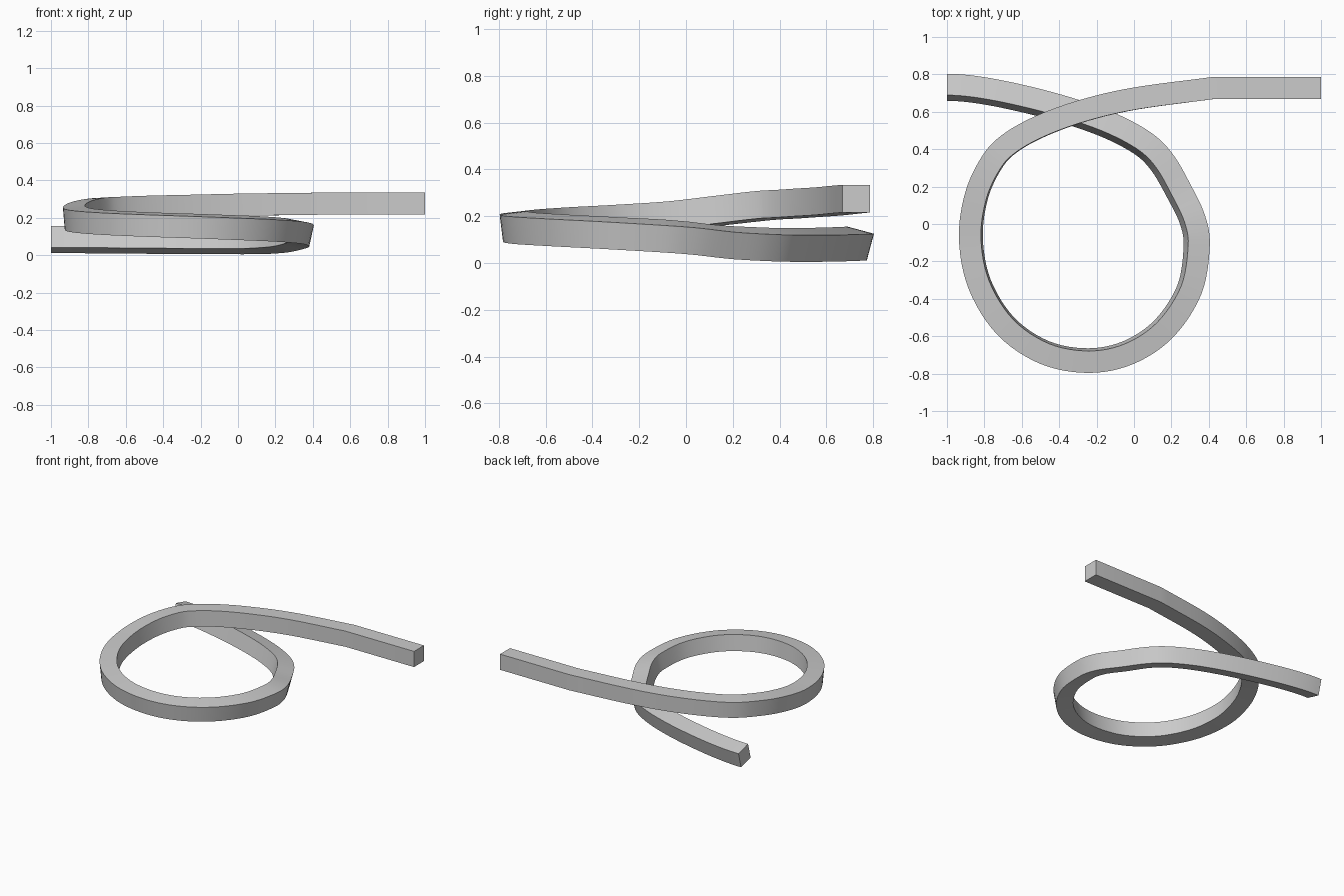
import bpy, bmesh, math
from mathutils import Vector

if "Cube" in bpy.data.objects:
    bpy.data.objects.remove(bpy.data.objects["Cube"])

W = 0.118  # side of the square bar
STEPS = 6

# Outer top edge of the bar: x, y, z, bank angle in degrees
PATH = [
    (-1.0, 0.803, 0.125, 15), (-0.8, 0.785, 0.124, 15), (-0.55, 0.734, 0.122, 15),
    (-0.3, 0.665, 0.12, 15), (-0.08, 0.583, 0.119, 15), (0.1, 0.482, 0.119, 15),
    (0.21, 0.37, 0.122, 15), (0.3, 0.215, 0.131, 14), (0.38, 0.045, 0.15, 13),
    (0.405, -0.12, 0.162, 12), (0.36, -0.375, 0.177, 10), (0.21, -0.605, 0.189, 9),
    (0.0, -0.747, 0.198, 8), (-0.24, -0.796, 0.207, 7), (-0.5, -0.748, 0.216, 6),
    (-0.73, -0.593, 0.226, 5.5), (-0.883, -0.35, 0.238, 5), (-0.936, -0.08, 0.253, 5),
    (-0.902, 0.17, 0.28, 4), (-0.81, 0.366, 0.301, 3), (-0.7, 0.48, 0.308, 2),
    (-0.52, 0.58, 0.315, 1.5), (-0.28, 0.666, 0.321, 1), (0.0, 0.73, 0.328, 0.5),
    (0.42, 0.786, 0.334, 0),
]


def smooth_path(points):
    """Catmull-Rom curve through the points."""
    p = [Vector(q) for q in points]
    first = Vector((-1.2, p[1].y, p[1].z, p[1].w))
    p = [first] + p + [2 * p[-1] - p[-2]]
    out = []
    for a, b, c, d in zip(p, p[1:], p[2:], p[3:]):
        for i in range(STEPS):
            t = i / STEPS
            out.append(0.5 * (2 * b + (c - a) * t + (2 * a - 5 * b + 4 * c - d) * t * t
                              + (3 * b - a - 3 * c + d) * t ** 3))
    return out + [p[-2]]


# Curved loop followed by the straight exit
pts = smooth_path(PATH)
pts.append(Vector((1.0, 0.786, 0.334, 0)))

bm = bmesh.new()
rings = []
last = len(pts) - 1
for i, p in enumerate(pts):
    if i in (0, last):
        tangent = Vector((1, 0, 0))
    else:
        tangent = ((pts[i + 1].xyz - p.xyz).normalized()
                   + (p.xyz - pts[i - 1].xyz).normalized()).normalized()
    right = tangent.cross(Vector((0, 0, 1))).normalized()
    up = right.cross(tangent)
    a = math.radians(p.w)
    inward = (right * math.cos(a) + up * math.sin(a)) * W
    down = (right * math.sin(a) - up * math.cos(a)) * W
    o = p.xyz
    rings.append([bm.verts.new(v) for v in (o, o + inward, o + inward + down, o + down)])

# Bar sides and end caps
for r, s in zip(rings, rings[1:]):
    for k in range(4):
        n = (k + 1) % 4
        bm.faces.new((r[k], r[n], s[n], s[k]))
bm.faces.new(rings[0])
bm.faces.new(rings[-1])
bmesh.ops.recalc_face_normals(bm, faces=bm.faces)

mesh = bpy.data.meshes.new("loop_track")
bm.to_mesh(mesh)
bm.free()
track = bpy.data.objects.new("loop_track", mesh)
bpy.context.collection.objects.link(track)
bpy.context.view_layer.objects.active = track
track.select_set(True)
bpy.ops.object.shade_smooth_by_angle(angle=math.radians(30))
